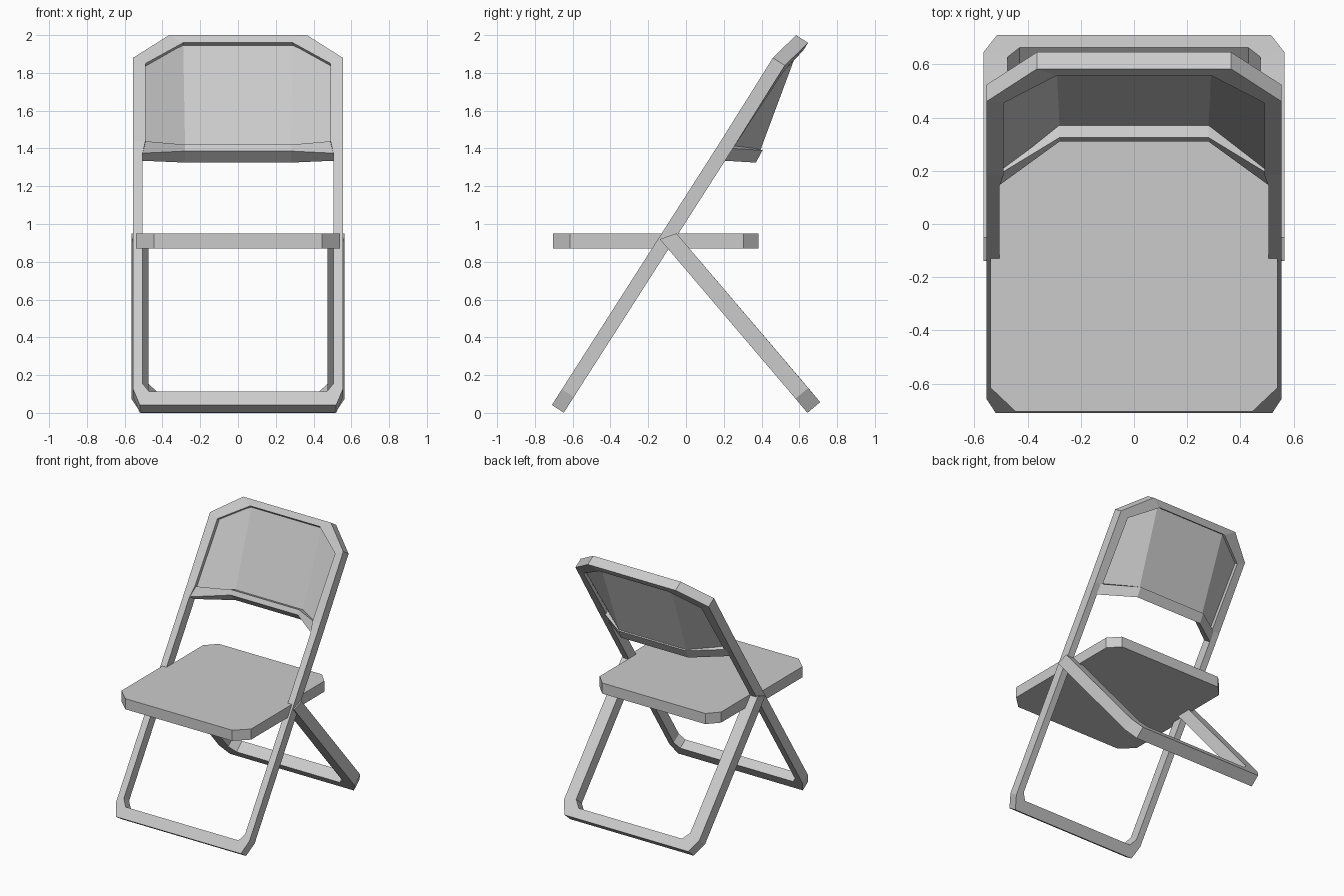
import bpy, bmesh
from mathutils import Vector

if "Cube" in bpy.data.objects:
    bpy.data.objects.remove(bpy.data.objects["Cube"])


def sweep(name, stations, closed=False):
    """Skin a run of four-cornered cross-sections into a solid."""
    bm = bmesh.new()
    rows = [[bm.verts.new(p) for p in s] for s in stations]
    n = len(rows)
    for i in range(n if closed else n - 1):
        a, b = rows[i], rows[(i + 1) % n]
        for j in range(4):
            k = (j + 1) % 4
            bm.faces.new((a[j], a[k], b[k], b[j]))
    if not closed:
        bm.faces.new(rows[0])
        bm.faces.new(rows[-1])
    bmesh.ops.recalc_face_normals(bm, faces=bm.faces)
    me = bpy.data.meshes.new(name)
    bm.to_mesh(me)
    bm.free()
    ob = bpy.data.objects.new(name, me)
    bpy.context.collection.objects.link(ob)
    return ob


def mirrored(stations):
    """Append the stations reflected across x = 0, in reverse order."""
    flip = [[(-p[0], p[1], p[2]) for p in s] for s in stations]
    return stations + flip[::-1]


def bar(pairs, thick):
    """Cross-sections from (outer, inner) front points and a thickness vector."""
    t = Vector(thick)
    return [[Vector(o), Vector(i), Vector(i) + t, Vector(o) + t] for o, i in pairs]


def lean(x, z):
    """Point on the front plane of the leaning main frame."""
    return (x, -0.71 + (z - 0.042) * 0.64, z)


BACK = (0.063, -0.041, 0)
BACK = (0, 0.063, -0.041)

# Main frame: front legs, back uprights and curved-back top rail in one loop
frame = bar([
    (lean(0.52, 0.042), lean(0.47, 0.112)),
    (lean(0.555, 0.125), lean(0.505, 0.155)),
    (lean(0.555, 1.375), lean(0.505, 1.375)),
    (lean(0.555, 1.44), lean(0.49, 1.44)),
    ((0.555, 0.46, 1.88), (0.49, 0.455, 1.85)),
    ((0.365, 0.583, 2.0), (0.29, 0.558, 1.96)),
], BACK)
sweep("main_frame", mirrored(frame), closed=True)

# Rear leg: U-shaped bar pivoting under the seat
rear = bar([
    ((0.565, -0.05, 0.95), (0.475, -0.05, 0.95)),
    ((0.565, 0.647, 0.132), (0.475, 0.628, 0.155)),
    ((0.515, 0.71, 0.057), (0.43, 0.663, 0.113)),
], (0, -0.067, -0.057))
for p in rear[0][2:]:          # slanted cut at the pivot end
    p.y, p.z = -0.139, 0.92
sweep("rear_leg", mirrored(rear))

# Backrest lower lip, bowed backwards
lip = [
    [(0.51, 0.143, 1.375), (0.51, 0.185, 1.44), (0.51, 0.245, 1.40), (0.51, 0.205, 1.335)],
    [(0.28, 0.31, 1.386), (0.28, 0.325, 1.42), (0.28, 0.405, 1.39), (0.28, 0.37, 1.325)],
]
sweep("backrest_lip", mirrored(lip))

# Backrest panel, recessed from both faces
panel = []
for x0, y0, z0, x1, y1, z1 in ((0.5, 0.195, 1.42, 0.5, 0.48, 1.85),
                               (0.28, 0.37, 1.40, 0.29, 0.573, 1.945)):
    a, b, t = Vector((x0, y0, z0)), Vector((x1, y1, z1)), Vector((0, 0.023, -0.011))
    panel.append([a, b, b + t, a + t])
sweep("backrest_panel", mirrored(panel))

# Seat: clipped corners, stepped in where the frame passes
half = [(0.445, -0.705), (0.54, -0.615), (0.54, -0.12),
        (0.505, -0.12), (0.505, 0.305), (0.43, 0.385)]
outline = half + [(-x, y) for x, y in reversed(half)]
bm = bmesh.new()
base = bm.faces.new([bm.verts.new((x, y, 0.87)) for x, y in outline])
ext = bmesh.ops.extrude_face_region(bm, geom=[base], use_keep_orig=True)
bmesh.ops.translate(bm, vec=(0, 0, 0.08),
                    verts=[v for v in ext["geom"] if isinstance(v, bmesh.types.BMVert)])
bmesh.ops.recalc_face_normals(bm, faces=bm.faces)
me = bpy.data.meshes.new("seat")
bm.to_mesh(me)
bm.free()
bpy.context.collection.objects.link(bpy.data.objects.new("seat", me))
